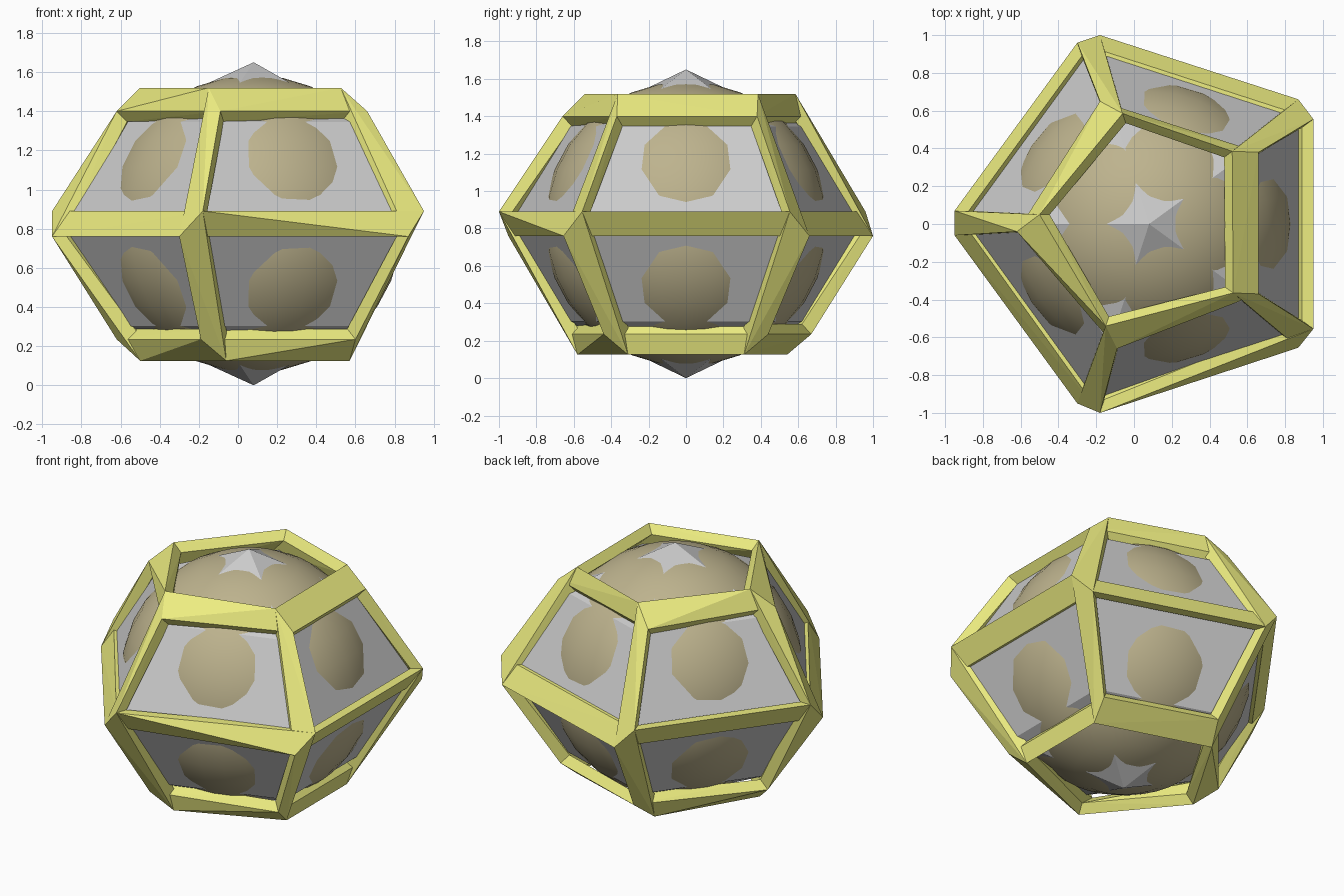
import bpy, bmesh
from math import sin, cos, radians
from mathutils import Vector

if "Cube" in bpy.data.objects:
    bpy.data.objects.remove(bpy.data.objects["Cube"])

C = Vector((0.08, 0, 0.825))                      # common centre
ANGLES = [-36, 36, 108, 180, 252]


def material(name, rgb):
    m = bpy.data.materials.new(name)
    m.diffuse_color = (*rgb, 1)
    m.use_nodes = True
    m.node_tree.nodes["Principled BSDF"].inputs["Base Color"].default_value = m.diffuse_color
    return m


def finish(bm, name, mat=None):
    bmesh.ops.recalc_face_normals(bm, faces=bm.faces)
    me = bpy.data.meshes.new(name)
    bm.to_mesh(me)
    bm.free()
    ob = bpy.data.objects.new(name, me)
    bpy.context.collection.objects.link(ob)
    if mat:
        me.materials.append(mat)
    return ob


# Grey core: twenty flat facets, two apexes and three pentagon rings
bm = bmesh.new()
rings = [[bm.verts.new(C + Vector((r * cos(radians(a)), r * sin(radians(a)), z)))
          for a in ANGLES] for r, z in ((0.666, -0.521), (1.0, 0), (0.666, 0.521))]
bottom = bm.verts.new(C - Vector((0, 0, 0.825)))
top = bm.verts.new(C + Vector((0, 0, 0.825)))
for i in range(5):
    j = (i + 1) % 5
    bm.faces.new((bottom, rings[0][j], rings[0][i]))
    bm.faces.new((top, rings[2][i], rings[2][j]))
    for lo, hi in ((rings[0], rings[1]), (rings[1], rings[2])):
        bm.faces.new((lo[i], lo[j], hi[j], hi[i]))
finish(bm, "faceted_core")

# Ball pushing through every facet
bpy.ops.mesh.primitive_uv_sphere_add(segments=32, ring_count=16, radius=0.76, location=C)
ball = bpy.context.object
ball.name = "inner_ball"
ball.data.materials.append(material("tan", (0.51, 0.45, 0.27)))
bpy.ops.object.shade_smooth()

# Frame joints: upper and lower outer corner (x, y) for each joint of a ring
JOINTS = [
    (0.235, 0.125, [((0.60, -0.44), (0.57, -0.31)), ((0.60, 0.44), (0.57, 0.31)),
                    ((-0.09, 0.67), (-0.15, 0.54)), ((-0.62, 0.04), (-0.50, -0.05)),
                    ((-0.19, -0.64), (-0.06, -0.58))]),
    (0.89, 0.76, [((0.95, -0.555), (0.87, -0.655)), ((0.95, 0.555), (0.87, 0.66)),
                  ((-0.30, 0.96), (-0.18, 1.0)), ((-0.95, 0.07), (-0.95, -0.06)),
                  ((-0.18, -1.0), (-0.30, -0.95))]),
    (1.52, 1.40, [((0.525, -0.365), (0.66, -0.37)), ((0.52, 0.385), (0.66, 0.38)),
                  ((-0.06, 0.585), (-0.18, 0.65)), ((-0.50, 0.05), (-0.62, -0.04)),
                  ((-0.15, -0.54), (-0.09, -0.66))]),
]


def joint(hi, lo, zh, zl):
    """Four corners: the outer edge and its copy pushed towards the centre."""
    a, b = Vector((*hi, zh)), Vector((*lo, zl))
    inward = (C - (a + b) / 2).normalized() * 0.075
    return [a, b, a + inward, b + inward]


nodes = [[joint(h, l, zh, zl) for h, l in pts] for zh, zl, pts in JOINTS]

# Frame beams: three rings of five plus ten sloping posts
bm = bmesh.new()


def beam(p, q):
    vs = [bm.verts.new(v) for v in p + q]
    r = bmesh.ops.convex_hull(bm, input=vs)
    loose = [g for g in r["geom_interior"] if isinstance(g, bmesh.types.BMVert)]
    bmesh.ops.delete(bm, geom=loose, context='VERTS')


for k in range(3):
    for i in range(5):
        beam(nodes[k][i], nodes[k][(i + 1) % 5])
        if k < 2:
            beam(nodes[k][i], nodes[k + 1][i])
finish(bm, "outer_frame", material("yellow", (0.85, 0.85, 0.22)))
